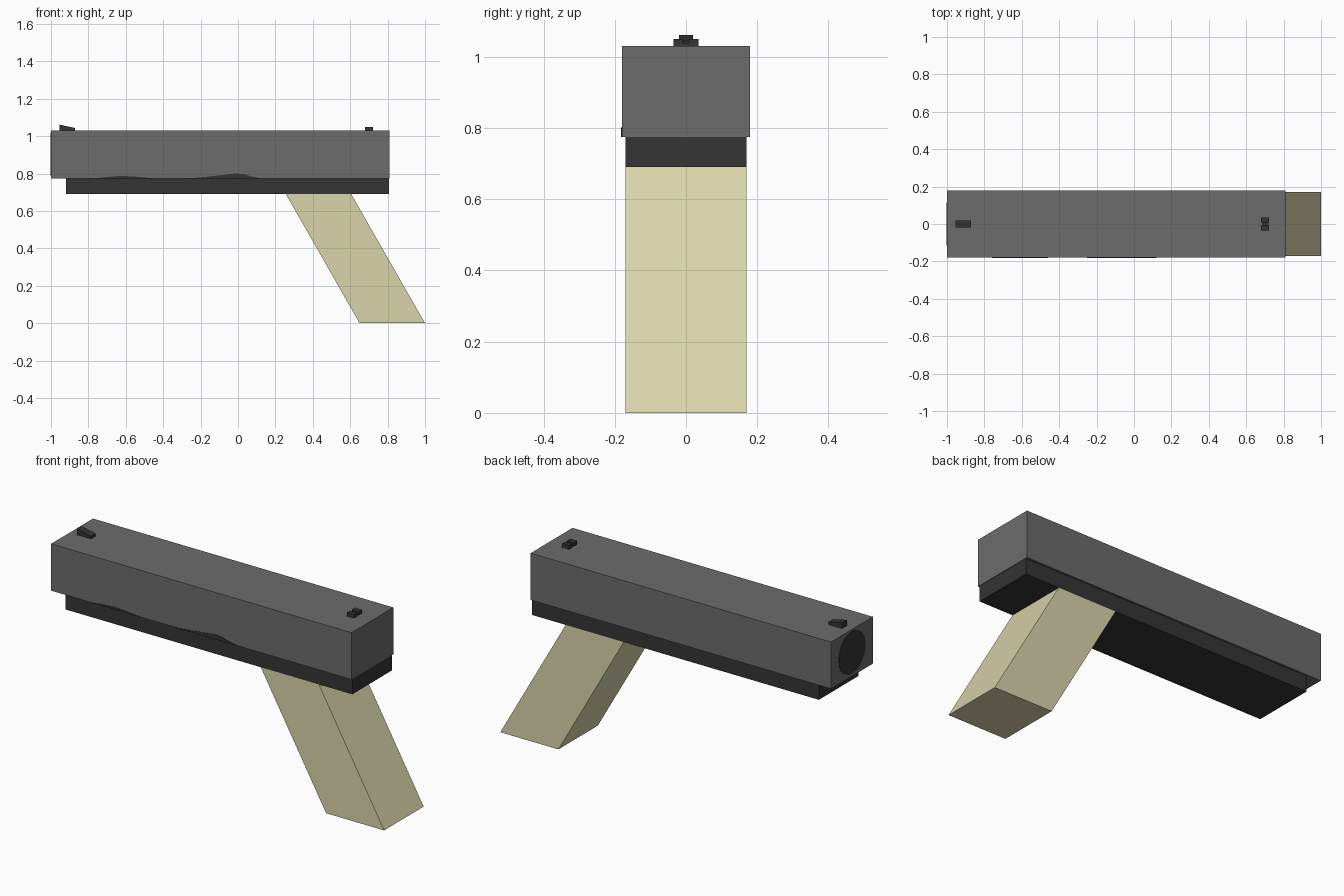
import bpy, bmesh, math

if "Cube" in bpy.data.objects:
    bpy.data.objects.remove(bpy.data.objects["Cube"])


def material(name, rgb):
    m = bpy.data.materials.new(name)
    m.diffuse_color = (*rgb, 1)
    m.use_nodes = True
    m.node_tree.nodes["Principled BSDF"].inputs["Base Color"].default_value = m.diffuse_color
    return m


GREY = material("mid grey", (0.15, 0.15, 0.15))
DARK = material("dark grey", (0.035, 0.035, 0.035))
TAN = material("pale tan", (0.70, 0.66, 0.41))


def extrude(name, profile, y0, y1, mat):
    """Extrude an x/z profile from y0 to y1."""
    bm = bmesh.new()
    face = bm.faces.new([bm.verts.new((x, y0, z)) for x, z in profile])
    new = bmesh.ops.extrude_face_region(bm, geom=[face])["geom"]
    verts = [v for v in new if isinstance(v, bmesh.types.BMVert)]
    bmesh.ops.translate(bm, verts=verts, vec=(0, y1 - y0, 0))
    bmesh.ops.recalc_face_normals(bm, faces=bm.faces)
    mesh = bpy.data.meshes.new(name)
    bm.to_mesh(mesh)
    bm.free()
    mesh.materials.append(mat)
    ob = bpy.data.objects.new(name, mesh)
    bpy.context.collection.objects.link(ob)
    return ob


def box(name, x0, x1, y0, y1, z0, z1, mat):
    return extrude(name, [(x0, z0), (x1, z0), (x1, z1), (x0, z1)], y0, y1, mat)


# main body blocks
box("upper_body", -1.0, 0.81, -0.18, 0.18, 0.775, 1.03, GREY)
box("lower_frame", -0.92, 0.808, -0.17, 0.17, 0.69, 0.775, DARK)

# raked grip
extrude("grip", [(0.65, 0), (1.0, 0), (0.606, 0.69), (0.256, 0.69)], -0.17, 0.17, TAN)

# wavy dark edge markings on the near side
for name, pts in {
    "rear_edge_marking": [(-0.25, 0.775), (0.12, 0.775), (0.07, 0.785), (0.03, 0.797),
                          (-0.01, 0.801), (-0.07, 0.794), (-0.16, 0.784)],
    "front_edge_marking": [(-0.76, 0.775), (-0.46, 0.775), (-0.54, 0.783),
                           (-0.62, 0.788), (-0.69, 0.783)],
}.items():
    extrude(name, pts, -0.182, -0.179, DARK)

# round dark opening on the front end
bpy.ops.mesh.primitive_cylinder_add(vertices=32, radius=0.115, depth=0.004,
                                    location=(-1.0, 0, 0.905),
                                    rotation=(0, math.pi / 2, 0))
opening = bpy.context.object
opening.name = "front_opening"
opening.data.materials.append(DARK)

# ramped front sight
extrude("front_sight", [(-0.955, 1.028), (-0.872, 1.028), (-0.872, 1.044), (-0.955, 1.062)],
        -0.02, 0.02, DARK)

# notched rear sight
box("rear_sight_base", 0.685, 0.72, -0.02, 0.02, 1.028, 1.038, DARK)
for side, s in (("left", 1), ("right", -1)):
    y = sorted((s * 0.008, s * 0.035))
    box("rear_sight_post_" + side, 0.68, 0.723, *y, 1.028, 1.05, DARK)
